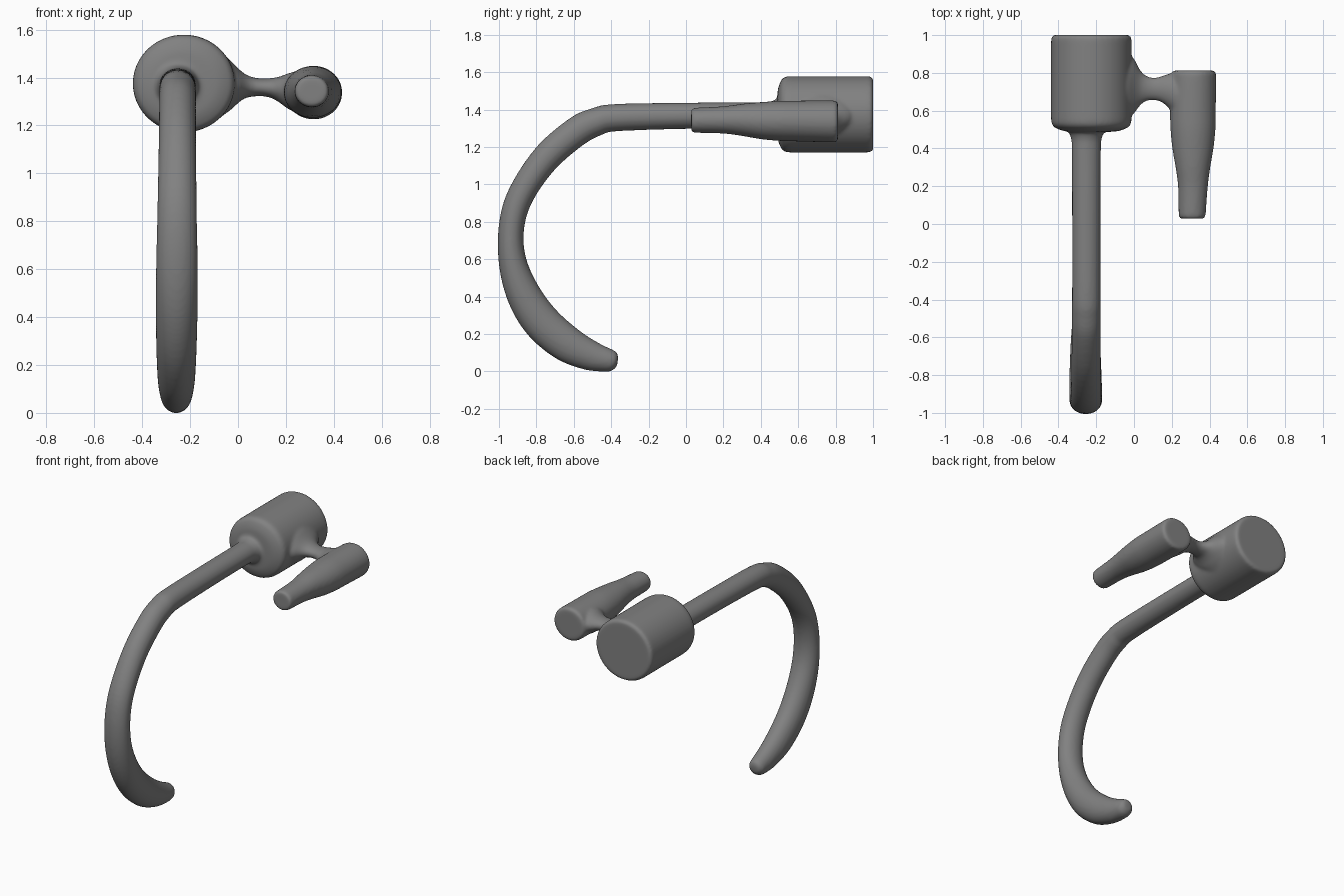
import bpy, bmesh, math
from mathutils import Vector


def spline(rows, steps):
    """Smoothly subdivide rows of numbers (Catmull-Rom)."""
    out = []
    for i in range(len(rows) - 1):
        a, b = rows[max(i - 1, 0)], rows[i]
        c, d = rows[i + 1], rows[min(i + 2, len(rows) - 1)]
        for k in range(steps):
            t = k / steps
            out.append([0.5 * (2 * q + (r - p) * t + (2 * p - 5 * q + 4 * r - s) * t * t
                               + (3 * q - p - 3 * r + s) * t ** 3)
                        for p, q, r, s in zip(a, b, c, d)])
    out.append(rows[-1])
    return out


def loft(name, sections, sides=48):
    """Skin elliptical rings given as (centre, half axis u, half axis v)."""
    bm = bmesh.new()
    rings = []
    for c, u, v in sections:
        rings.append([bm.verts.new(Vector(c) + Vector(u) * math.cos(2 * math.pi * i / sides)
                                   + Vector(v) * math.sin(2 * math.pi * i / sides))
                      for i in range(sides)])
    for r, s in zip(rings, rings[1:]):
        for i in range(sides):
            j = (i + 1) % sides
            bm.faces.new((r[i], r[j], s[j], s[i]))
    bm.faces.new(rings[0])
    bm.faces.new(rings[-1])
    bmesh.ops.recalc_face_normals(bm, faces=bm.faces)
    me = bpy.data.meshes.new(name)
    bm.to_mesh(me)
    bm.free()
    ob = bpy.data.objects.new(name, me)
    bpy.context.collection.objects.link(ob)
    return ob


# Drum: rounded cylinder along y (y, radius)
drum = [(0.488, 0.10), (0.492, 0.14), (0.502, 0.168), (0.513, 0.190), (0.53, 0.201),
        (0.55, 0.204), (0.975, 0.204), (0.99, 0.202), (0.998, 0.195), (1.001, 0.182)]
drum_part = loft("drum", [((-0.226, y, 1.375), (r * 1.045, 0, 0), (0, 0, r)) for y, r in drum])

# Small side grip: tapered handle along y (y, x centre, z centre, x radius, z radius)
grip = [(0.028, 0.308, 1.343, 0.058, 0.053), (0.034, 0.308, 1.343, 0.069, 0.064),
        (0.055, 0.308, 1.343, 0.072, 0.067), (0.2, 0.312, 1.345, 0.079, 0.073),
        (0.3, 0.312, 1.345, 0.092, 0.086), (0.4, 0.312, 1.341, 0.109, 0.099),
        (0.5, 0.312, 1.34, 0.119, 0.107), (0.6, 0.312, 1.339, 0.121, 0.109),
        (0.785, 0.316, 1.337, 0.119, 0.112), (0.805, 0.316, 1.337, 0.115, 0.108),
        (0.813, 0.316, 1.337, 0.100, 0.095)]
grip_part = loft("side_grip", [((cx, y, cz), (rx, 0, 0), (0, 0, rz))
                               for y, cx, cz, rx, rz in spline(grip, 4)])

# Flared neck joining drum and grip, along x (x, y centre, z centre, y radius, z radius)
neck = [(-0.085, 0.73, 1.368, 0.17, 0.142), (-0.03, 0.73, 1.367, 0.165, 0.102),
        (0.0, 0.73, 1.366, 0.145, 0.073), (0.03, 0.722, 1.364, 0.098, 0.050),
        (0.06, 0.718, 1.361, 0.070, 0.041), (0.1, 0.715, 1.359, 0.060, 0.037),
        (0.14, 0.714, 1.356, 0.067, 0.042), (0.175, 0.708, 1.349, 0.085, 0.055),
        (0.21, 0.69, 1.343, 0.105, 0.075), (0.25, 0.68, 1.34, 0.11, 0.085)]
neck_part = loft("neck", [((x, cy, cz), (0, ry, 0), (0, 0, rz))
                          for x, cy, cz, ry, rz in spline(neck, 4)])

# Long hooked rod: outer edge (y, z), inner edge (y, z), half width in x
hook = [(0.52, 1.48, 0.52, 1.25, 0.115), (0.49, 1.46, 0.49, 1.275, 0.095),
        (0.45, 1.443, 0.45, 1.295, 0.081), (0.38, 1.44, 0.38, 1.302, 0.077),
        (0.0, 1.437, 0.0, 1.297, 0.076), (-0.38, 1.43, -0.36, 1.285, 0.076),
        (-0.50, 1.408, -0.45, 1.265, 0.077), (-0.62, 1.355, -0.55, 1.21, 0.077),
        (-0.80, 1.20, -0.70, 1.08, 0.078), (-0.945, 0.98, -0.82, 0.91, 0.081),
        (-1.0, 0.79, -0.866, 0.76, 0.084), (-1.0, 0.57, -0.856, 0.61, 0.087),
        (-0.95, 0.37, -0.79, 0.46, 0.087), (-0.85, 0.20, -0.69, 0.325, 0.084),
        (-0.70, 0.072, -0.56, 0.212, 0.078), (-0.55, 0.012, -0.46, 0.149, 0.068),
        (-0.44, -0.001, -0.391, 0.116, 0.058), (-0.395, 0.004, -0.371, 0.103, 0.050),
        (-0.368, 0.03, -0.362, 0.082, 0.03)]
sections = []
for oy, oz, iy, iz, w in spline(hook, 5):
    cy, cz = (oy + iy) / 2, (oz + iz) / 2
    # The rod drifts very slightly sideways toward its lower bend
    cx = -0.252 - 0.006 * (1 - min(cz / 1.37, 1))
    sections.append(((cx, cy, cz), (w, 0, 0), (0, (oy - iy) / 2, (oz - iz) / 2)))
hook_part = loft("hooked_rod", sections)

# Fuse everything into one soft body with blended joints
bpy.ops.object.select_all(action='DESELECT')
for ob in (drum_part, grip_part, neck_part, hook_part):
    ob.select_set(True)
bpy.context.view_layer.objects.active = drum_part
bpy.ops.object.join()
body = bpy.context.view_layer.objects.active
body.name = "hooked_rod_with_grip"
remesh = body.modifiers.new("fuse", 'REMESH')
remesh.mode = 'VOXEL'
remesh.voxel_size = 0.01
remesh.use_smooth_shade = True
soften = body.modifiers.new("soften", 'SMOOTH')
soften.factor = 0.5
soften.iterations = 8

# Dark grey finish
grey = bpy.data.materials.new("dark_grey")
grey.diffuse_color = (0.22, 0.22, 0.22, 1)
body.data.materials.clear()
body.data.materials.append(grey)
